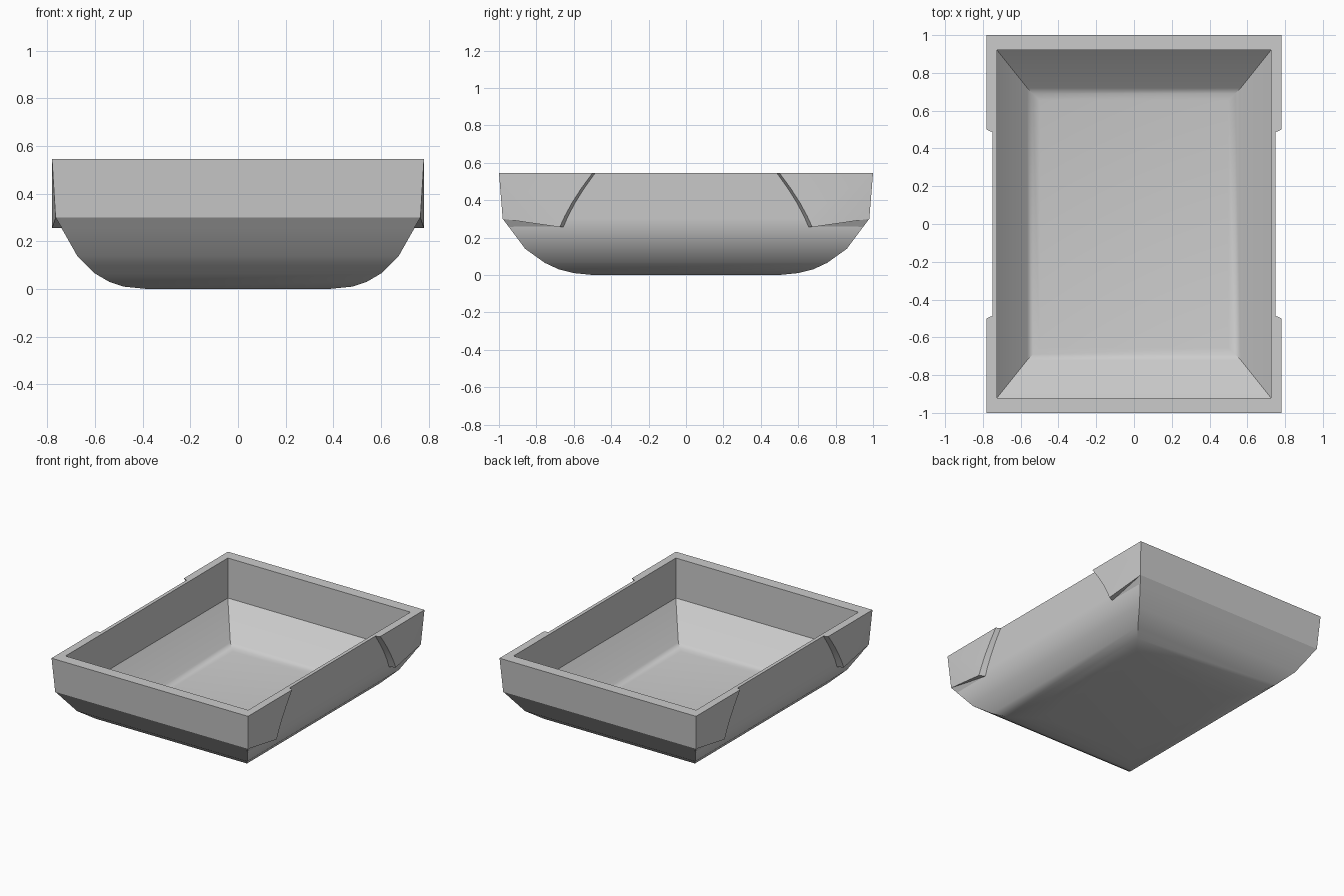
import bpy, bmesh, math

cube = bpy.data.objects.get("Cube")
if cube:
    bpy.data.objects.remove(cube, do_unlink=True)

grey = bpy.data.materials.new("light grey")
grey.use_nodes = True
grey.diffuse_color = (0.6, 0.6, 0.6, 1)
grey.node_tree.nodes["Principled BSDF"].inputs["Base Color"].default_value = (0.6, 0.6, 0.6, 1)


def finish(name, bm):
    """Turn a bmesh into a smooth-shaded object with crisp edges."""
    bmesh.ops.recalc_face_normals(bm, faces=bm.faces)
    mesh = bpy.data.meshes.new(name)
    bm.to_mesh(mesh)
    bm.free()
    mesh.materials.append(grey)
    obj = bpy.data.objects.new(name, mesh)
    bpy.context.collection.objects.link(obj)
    bpy.ops.object.select_all(action='DESELECT')
    obj.select_set(True)
    bpy.context.view_layer.objects.active = obj
    bpy.ops.object.shade_smooth_by_angle(angle=math.radians(30))
    return obj


# Tub: rectangular rings (half width, half length, height), outside then inside
rings = [
    (0.38, 0.50, 0.000), (0.48, 0.60, 0.010), (0.54, 0.68, 0.030),
    (0.60, 0.755, 0.065), (0.675, 0.86, 0.140), (0.74, 0.946, 0.255),
    (0.742, 0.98, 0.300), (0.75, 1.00, 0.545),
    (0.725, 0.92, 0.545), (0.725, 0.92, 0.258), (0.565, 0.72, 0.060),
    (0.535, 0.69, 0.042), (0.50, 0.655, 0.035),
]
bm = bmesh.new()
loops = [[bm.verts.new((sx * x, sy * y, z))
          for sx, sy in ((1, 1), (-1, 1), (-1, -1), (1, -1))]
         for x, y, z in rings]
for a, b in zip(loops, loops[1:]):
    for i in range(4):
        j = (i + 1) % 4
        bm.faces.new((a[i], a[j], b[j], b[i]))
bm.faces.new(loops[0])
bm.faces.new(loops[-1])
finish("tub", bm)

# Raised corner panel with a curved inner end, mirrored to all four corners
INNER = 0.738
curve = [(0.50, 0.545), (0.56, 0.463), (0.61, 0.385), (0.648, 0.315), (0.675, 0.256)]
bm = bmesh.new()
vert = lambda x, y, z: bm.verts.new((x, y, z))
top_out, top_in = vert(0.78, 1.0, 0.545), vert(INNER, 1.0, 0.545)
low_out, low_in = vert(0.765, 0.98, 0.30), vert(INNER, 0.98, 0.30)
tip = vert(INNER, 0.945, 0.254)
out = [vert(0.78, y, z) for y, z in curve]
inn = [vert(INNER, y - 0.02, z) for y, z in curve]
for i in range(len(curve) - 1):
    bm.faces.new((top_out, out[i], out[i + 1]))             # outer side
    bm.faces.new((out[i], inn[i], inn[i + 1], out[i + 1]))  # curved step
    bm.faces.new((top_in, inn[i + 1], inn[i]))              # hidden back
bm.faces.new((top_out, out[-1], low_out))
bm.faces.new((low_out, out[-1], inn[-1]))                   # underside
bm.faces.new((low_out, inn[-1], tip))
bm.faces.new((low_out, tip, low_in))
bm.faces.new((top_out, low_out, low_in, top_in))            # end
bm.faces.new((top_out, top_in, inn[0], out[0]))             # top
bm.faces.new((top_in, low_in, tip, inn[-1]))
panels = finish("corner_panels", bm)
mirror = panels.modifiers.new("four corners", 'MIRROR')
mirror.use_axis = (True, True, False)
mirror.use_mirror_merge = False
